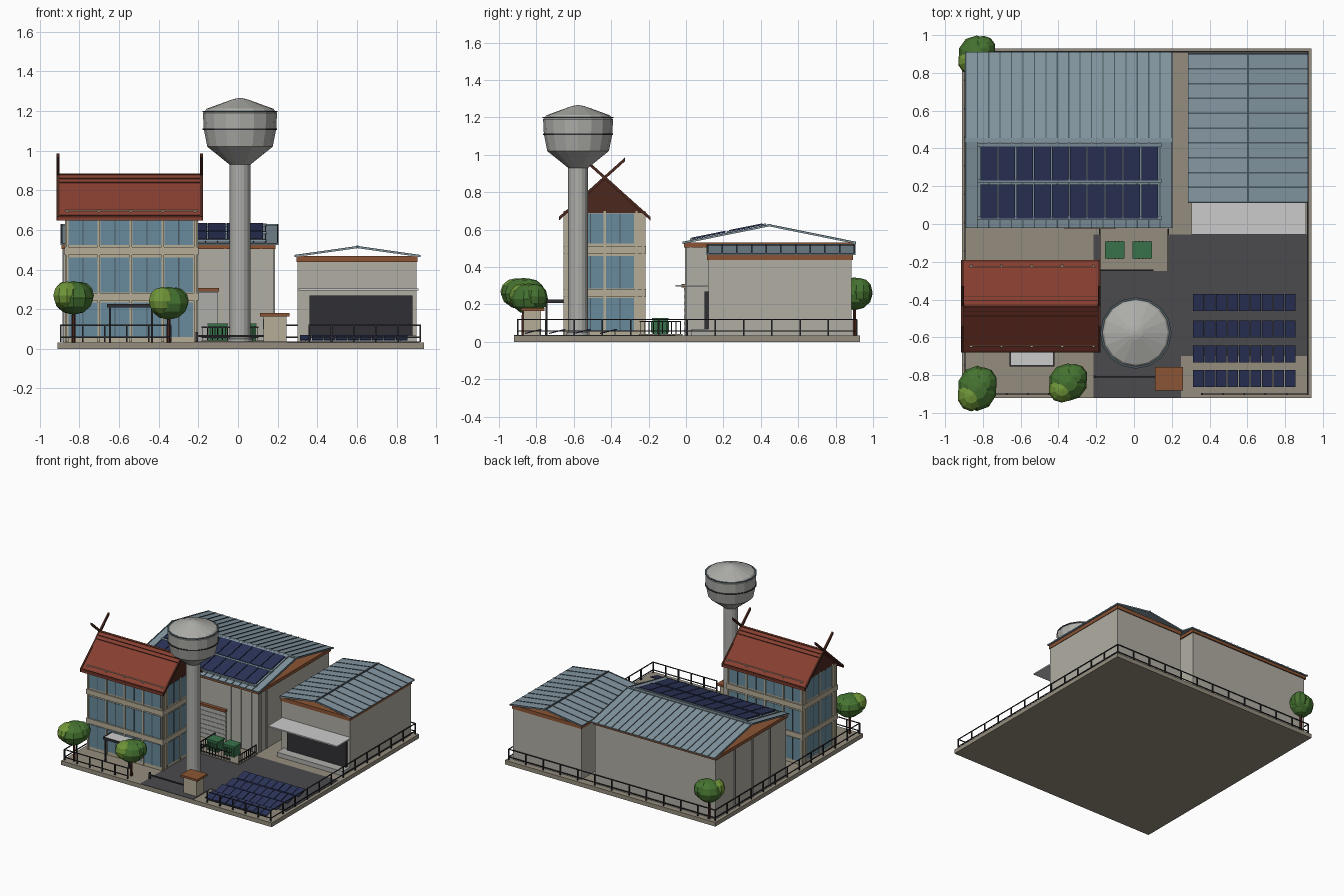
import bpy, bmesh, math
from mathutils import Vector, Matrix

if "Cube" in bpy.data.objects:
    bpy.data.objects.remove(bpy.data.objects["Cube"])


def mat(name, r, g, b):
    m = bpy.data.materials.new(name)
    m.diffuse_color = (r, g, b, 1)
    m.use_nodes = True
    m.node_tree.nodes["Principled BSDF"].inputs["Base Color"].default_value = m.diffuse_color
    return m


PAVE = mat("paving", .30, .27, .21)
ASPHALT = mat("asphalt", .07, .07, .075)
WALL = mat("wall", .44, .42, .37)
CREAM = mat("cream", .47, .42, .31)
GLASS = mat("glass", .14, .26, .34)
STEEL = mat("steel_roof", .23, .31, .36)
SEAM = mat("seam", .07, .10, .12)
BRICK = mat("red_tile", .24, .05, .03)
BROWN = mat("brown_trim", .26, .09, .035)
DARKWOOD = mat("dark_wood", .07, .02, .012)
DARK = mat("dark_metal", .03, .03, .035)
NAVY = mat("solar_cell", .025, .035, .10)
PALE = mat("pale", .55, .55, .53)
GREY = mat("concrete", .42, .42, .40)
GREEN = mat("unit_green", .04, .17, .07)
LEAF = mat("leaf", .06, .17, .03)
LEAF2 = mat("leaf_light", .16, .30, .04)


def finish(name, bm, m):
    bmesh.ops.recalc_face_normals(bm, faces=bm.faces)
    me = bpy.data.meshes.new(name)
    bm.to_mesh(me)
    bm.free()
    me.materials.append(m)
    o = bpy.data.objects.new(name, me)
    bpy.context.collection.objects.link(o)
    return o


def boxes(name, m, *items):
    """Each item is x0, x1, y0, y1, z0, z1."""
    bm = bmesh.new()
    for x0, x1, y0, y1, z0, z1 in items:
        M = Matrix.Translation(((x0 + x1) / 2, (y0 + y1) / 2, (z0 + z1) / 2))
        M = M @ Matrix.Diagonal((x1 - x0, y1 - y0, z1 - z0, 1))
        bmesh.ops.create_cube(bm, size=1, matrix=M)
    return finish(name, bm, m)


def prisms(name, m, axis, *items):
    """Each item is (profile points (across, z), start, end) extruded along axis."""
    bm = bmesh.new()
    for pts, a, b in items:
        P = lambda p, t: (t, p[0], p[1]) if axis == 'x' else (p[0], t, p[1])
        lo = [bm.verts.new(P(p, a)) for p in pts]
        hi = [bm.verts.new(P(p, b)) for p in pts]
        n = len(pts)
        bm.faces.new(lo)
        bm.faces.new(hi)
        for i in range(n):
            bm.faces.new((lo[i], lo[(i + 1) % n], hi[(i + 1) % n], hi[i]))
    return finish(name, bm, m)


def strip(p, q, t, lift=0):
    """Sloped sheet profile of vertical thickness t."""
    return [(p[0], p[1] + lift), (q[0], q[1] + lift), (q[0], q[1] + lift + t), (p[0], p[1] + lift + t)]


def lerp(p, q, f):
    return (p[0] + (q[0] - p[0]) * f, p[1] + (q[1] - p[1]) * f)


def lathe(name, m, prof, c, n):
    bm = bmesh.new()
    rings = [[bm.verts.new((c[0] + r * math.cos(2 * math.pi * i / n), c[1] + r * math.sin(2 * math.pi * i / n), z))
              for i in range(n)] for r, z in prof]
    for a, b in zip(rings, rings[1:]):
        for i in range(n):
            bm.faces.new((a[i], a[(i + 1) % n], b[(i + 1) % n], b[i]))
    bm.faces.new(rings[0])
    bm.faces.new(rings[-1])
    return finish(name, bm, m)


def fence(name, a, b, step, h, z=.035, w=.004):
    a, b = Vector(a), Vector(b)
    n = max(1, round((b - a).length / step))
    items = []
    for i in range(n + 1):
        p = a.lerp(b, i / n)
        items.append((p.x - w, p.x + w, p.y - w, p.y + w, z, h))
    for rz in (z + .02, h - .004):
        items.append((min(a.x, b.x) - .003, max(a.x, b.x) + .003, min(a.y, b.y) - .003, max(a.y, b.y) + .003, rz, rz + .006))
    boxes(name, DARK, *items)


# Ground slab, asphalt yard and equipment pad
boxes("site_slab", PAVE, (-.91, .94, -.92, .93, 0, .033))
boxes("yard_asphalt", ASPHALT, (-.215, .25, -.92, -.055, .03, .037), (.25, .915, -.70, -.055, .03, .037))
boxes("equipment_pad", PAVE, (-.185, .185, -.25, -.02, .03, .043))

# Main hall: walls, trim and thin open-gabled roof
boxes("hall_walls", WALL, (-.88, .18, 0, .885, .033, .505))
boxes("hall_trim", BROWN, (-.89, .19, -.01, .895, .505, .53))
boxes("hall_ribs", GREY, *[(.178, .186, y, y + .012, .035, .505) for y in (.02, .09)],
      *[(x, x + .012, -.006, .002, .035, .505) for x in (-.07, .02, .11)],
      *[(-.886, -.878, y, y + .012, .035, .505) for y in (.2, .42, .64)])
hr = (.445, .617)
slopes = [((-.02, .523), hr), ((.91, .523), hr)]
prisms("hall_roof", STEEL, 'x', *[(strip(p, q, .008), -.895, .205) for p, q in slopes])
prisms("hall_roof_seams", SEAM, 'x', *[(strip(p, q, .006, .006), x - .003, x + .003) for p, q in slopes
       for x in [-.89 + i * .0605 for i in range(19)]])
boxes("hall_ridge_cap", STEEL, (-.895, .205, .435, .455, .618, .63))
e = slopes[0][0]
cells, w = [], .945 / 10
for y0, y1 in ((.03, .21), (.23, .41)):
    p, q = [lerp(e, hr, (y + .02) / .465) for y in (y0, y1)]
    cells += [(strip(p, q, .01, .014), -.815 + i * w + .003, -.815 + (i + 1) * w - .003) for i in range(10)]
prisms("hall_solar_panels", NAVY, 'x', *cells)
rails = [lerp(e, hr, f) for f in (.09, .51, .92)]
prisms("hall_solar_rails", STEEL, 'x', *[(strip(p, (p[0] + .02, p[1] + .004), .014, .006), -.83, .145) for p in rails])
boxes("hall_shutter", GREY, *[(-.36, -.10, -.008 - .004 * (i % 2), .002, .035 + i * .018, .053 + i * .018) for i in range(14)])
boxes("hall_shutter_lintel", BROWN, (-.37, -.095, -.025, .002, .29, .308))

# Annex on the right: walls, gabled roof, loading door and canopy
boxes("annex_walls", WALL, (.30, .90, .12, .885, .033, .44))
boxes("annex_trim", BROWN, (.295, .905, .112, .892, .438, .468))
ar = (.603, .508)
aslopes = [((.285, .463), ar), ((.92, .463), ar)]
prisms("annex_roof", STEEL, 'y', *[(strip(p, q, .008), .11, .905) for p, q in aslopes])
prisms("annex_roof_seams", SEAM, 'y', *[(strip(p, q, .005, .006), y - .004, y + .004) for p, q in aslopes
       for y in [.115 + i * .0785 for i in range(11)]])
boxes("annex_ridge_cap", SEAM, (.597, .609, .11, .905, .51, .522))
boxes("annex_door", DARK, (.36, .88, .10, .125, .065, .27))
boxes("annex_dock", GREY, (.32, .90, .03, .12, .033, .068))
boxes("annex_canopy", PALE, (.305, .91, -.055, .12, .295, .305))

# Office block: walls, glazing grid on all four sides
boxes("office_walls", CREAM, (-.865, -.21, -.645, -.225, .033, .70))
rows = ((.06, .235), (.285, .46), (.525, .685))
cols = [(-.855 + i * .161, -.855 + i * .161 + .146) for i in range(4)]
sides = [(-.583, -.437 - .003), (-.43, -.277)]
glass, mull = [], []
for z0, z1 in rows:
    for a, b in cols:
        c = (a + b) / 2
        glass += [(a, b, -.649, -.221, z0, z1)]
        mull += [(c - .003, c + .003, -.652, -.218, z0, z1)]
    for a, b in sides:
        c = (a + b) / 2
        glass += [(-.869, -.206, a, b, z0, z1)]
        mull += [(-.872, -.203, c - .003, c + .003, z0, z1)]
boxes("office_windows", GLASS, *glass)
boxes("office_mullions", SEAM, *mull)
pil = [(-.873, -.202, y - .006, y + .006, .035, .7) for y in (-.64, -.595, -.435, -.265, -.23)]
pil += [(x - .006, x + .006, -.654, -.216, .035, .7) for x in (-.862, -.702, -.541, -.38, -.215)]
boxes("office_frame", CREAM, *pil, *[(-.875, -.20, -.656, -.214, z, z + .04) for z in (.243, .473)])

# Office roof: steep tiles, gable infill, crossing barge boards
oy, oz = -.435, .88
prisms("office_gable", DARKWOOD, 'x', ([(-.645, .69), (-.225, .69), (oy, oz - .005)], -.872, -.203))
tiles, boards, courses = [], [], []
for s in (-1, 1):
    p, q = (oy + s * .245, .648), (oy, oz - .012)
    tiles.append((strip(p, q, .018), -.905, -.185))
    courses += [(strip(lerp(p, q, f), lerp(p, q, f + .015), .005, .016), -.905, -.185) for f in (.02, .78, .87, .96)]
    tip = lerp(p, q, 1.44)
    boards += [(strip(p, tip, .02), x, x + .014) for x in (-.915, -.191)]
prisms("office_roof", BRICK, 'x', *tiles)
prisms("office_tile_courses", DARKWOOD, 'x', *courses)
prisms("office_barge_boards", DARKWOOD, 'x', *boards)

# Entrance canopy on posts
boxes("entrance_canopy", PALE, (-.655, -.425, -.75, -.64, .215, .224))
boxes("entrance_frame", DARK, (-.66, -.42, -.755, -.747, .208, .226), (-.66, -.652, -.755, -.65, .208, .226),
      (-.428, -.42, -.755, -.65, .208, .226), *[(x, x + .01, -.75, -.74, .03, .215) for x in (-.65, -.44)])

# Water tower
T = (.01, -.577)
lathe("tower_shaft", GREY, [(.062, .03), (.062, .05), (.053, .055), (.053, .95)], T, 16)
lathe("tower_tank", GREY, [(.053, .93), (.165, 1.02), (.183, 1.11), (.187, 1.19), (.168, 1.212), (.035, 1.26), (.01, 1.265)], T, 16)
lathe("tower_band", DARK, [(.17, 1.105), (.188, 1.105), (.188, 1.113), (.17, 1.113)], T, 16)
lathe("tower_upper_band", SEAM, [(.17, 1.196), (.189, 1.196), (.189, 1.201), (.17, 1.201)], T, 16)

# Fenced green equipment cabinets
for i, x in enumerate((-.15, -.005)):
    boxes(f"cabinet_{i}", GREEN, (x, x + .095, -.178, -.097, .04, .122), (x - .004, x + .099, -.182, -.093, .118, .128),
          *[(x + .012 + k * .018, x + .018 + k * .018, -.186, -.09, .05, .11) for k in range(5)])
fence("pad_fence_front", (-.18, -.245), (.10, -.245), .025, .11, w=.002)
fence("pad_fence_left", (-.18, -.245), (-.18, -.03), .025, .11, w=.002)
fence("pad_fence_right", (.18, -.245), (.18, -.03), .025, .11, w=.002)

# Ground solar rows
panels, legs, w = [], [], .546 / 9
for y in (-.46, -.60, -.733, -.862):
    panels += [(strip((y, .042), (y + .09, .064), .006), .311 + i * w + .002, .311 + (i + 1) * w - .002) for i in range(9)]
    legs += [(x, x + .008, y + .075, y + .083, .033, .062) for x in (.34, .58, .82)]
prisms("ground_solar_panels", NAVY, 'x', *panels)
boxes("ground_solar_legs", GREY, *legs)

# Gate booth and sliding gate
boxes("booth", CREAM, (.128, .245, -.868, -.775, .033, .166))
boxes("booth_roof", BROWN, (.112, .26, -.882, -.757, .164, .18))
boxes("booth_window", GLASS, (.125, .20, -.85, -.79, .10, .15))
boxes("gate_boom", DARK, (-.215, .13, -.812, -.804, .06, .07), (-.215, -.203, -.814, -.802, .033, .085))

# Perimeter fence
fence("fence_front_left", (-.895, -.90), (-.34, -.90), .11, .12)
fence("fence_front_right", (.36, -.90), (.92, -.90), .11, .12)
fence("fence_right", (.92, -.90), (.92, .912), .15, .12)
fence("fence_back", (-.895, .912), (.92, .912), .15, .12)
fence("fence_left", (-.895, -.90), (-.895, .912), .15, .12)

# Trees: trunk plus two low-poly crowns
crowns = [(-.83, -.87, .257, .105, .12, .085), (-.35, -.838, .23, .103, .10, .083), (-.833, .90, .257, .098, .098, .088)]
for i, (x, y, z, rx, ry, rz) in enumerate(crowns):
    lathe(f"trunk_{i}", DARKWOOD, [(.011, .02), (.008, z)], (x, y), 6)
    for k, (dx, dy, dz, s, m) in enumerate(((0, 0, 0, 1, LEAF), (-.032, -.038, .012, .7, LEAF2), (.035, .03, .012, .68, LEAF))):
        bm = bmesh.new()
        M = Matrix.Translation((x + dx, y + dy, z + dz)) @ Matrix.Diagonal((rx * s, ry * s, rz * (s + .14 * (k > 0)), 1))
        bmesh.ops.create_uvsphere(bm, u_segments=10, v_segments=6, radius=1, matrix=M)
        finish(f"crown_{i}_{k}", bm, m)
